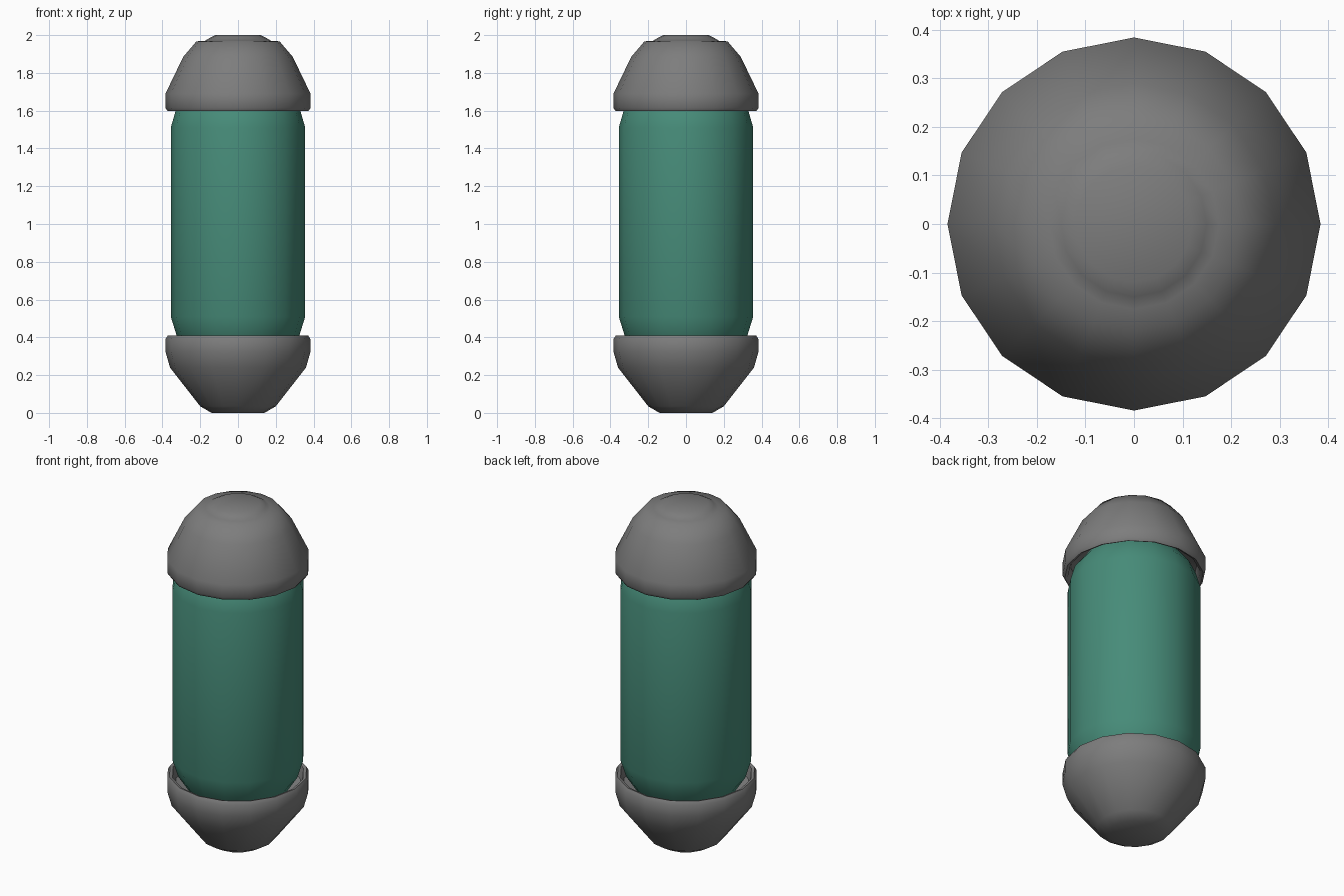
import bpy, bmesh, math

if "Cube" in bpy.data.objects:
    bpy.data.objects.remove(bpy.data.objects["Cube"])

SIDES = 16

def material(name, rgb):
    m = bpy.data.materials.new(name)
    m.diffuse_color = (*rgb, 1)
    m.use_nodes = True
    m.node_tree.nodes["Principled BSDF"].inputs["Base Color"].default_value = m.diffuse_color
    return m

grey = material("grey metal", (0.205, 0.205, 0.205))
green = material("sea green", (0.062, 0.26, 0.19))

def lathe(name, profile, mat, angle=40):
    """Spin a list of (radius, z) points about z; both ends are closed."""
    bm = bmesh.new()
    rings = []
    for r, z in profile:
        rings.append([bm.verts.new((r * math.cos(2 * math.pi * i / SIDES),
                                    r * math.sin(2 * math.pi * i / SIDES), z))
                      for i in range(SIDES)])
    for a, b in zip(rings, rings[1:]):
        for i in range(SIDES):
            j = (i + 1) % SIDES
            bm.faces.new((a[i], a[j], b[j], b[i]))
    bm.faces.new(rings[0])
    bm.faces.new(rings[-1])
    bmesh.ops.recalc_face_normals(bm, faces=bm.faces)
    me = bpy.data.meshes.new(name)
    bm.to_mesh(me)
    bm.free()
    me.materials.append(mat)
    ob = bpy.data.objects.new(name, me)
    bpy.context.collection.objects.link(ob)
    bpy.ops.object.select_all(action='DESELECT')
    ob.select_set(True)
    bpy.context.view_layer.objects.active = ob
    bpy.ops.object.shade_smooth_by_angle(angle=math.radians(angle))
    return ob

# Canister body, tapering inside both caps
lathe("body", [(0.26, 0.31), (0.325, 0.41), (0.356, 0.51),
               (0.356, 1.51), (0.33, 1.60), (0.26, 1.69)], green)

# Bottom cap: tapered cup with a thin rim around the body
lathe("bottom_cap", [(0.14, 0.0), (0.20, 0.035), (0.36, 0.24), (0.384, 0.325),
                     (0.384, 0.39), (0.372, 0.41), (0.355, 0.405),
                     (0.34, 0.34), (0.25, 0.30)], grey, 50)

# Top cap: dome with a thin rim and a shallow groove around the raised button
lathe("top_cap", [(0.25, 1.70), (0.34, 1.66), (0.355, 1.605), (0.372, 1.597),
                  (0.384, 1.615), (0.384, 1.69), (0.29, 1.885), (0.22, 1.967),
                  (0.175, 1.97), (0.15, 1.985), (0.12, 2.0)], grey, 50)
